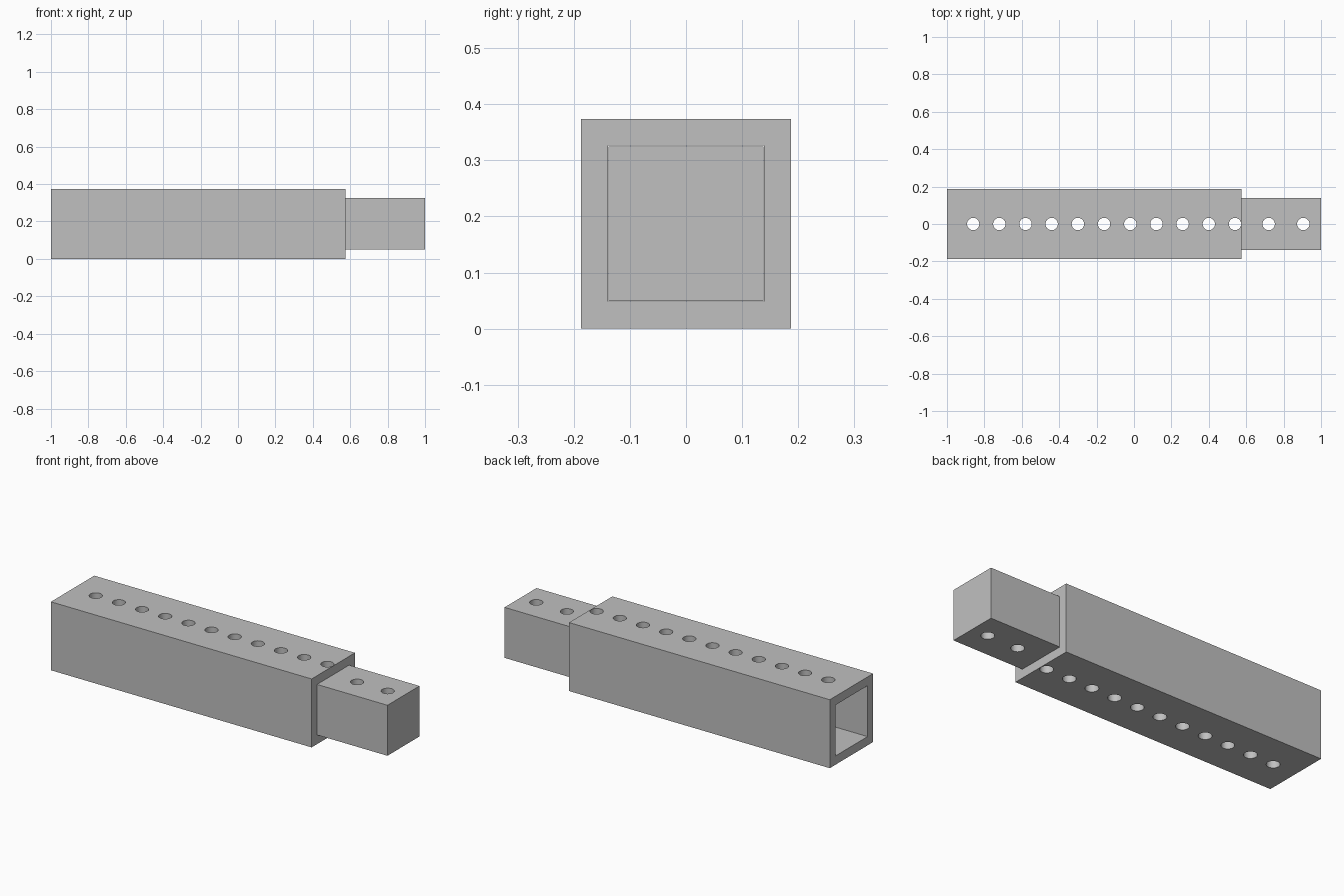
import bpy
import bmesh
from mathutils import Matrix, Vector

if "Cube" in bpy.data.objects:
    bpy.data.objects.remove(bpy.data.objects["Cube"], do_unlink=True)

MID_Z = 0.187
HOLE_RADIUS = 0.033

steel = bpy.data.materials.new("plain grey steel")
steel.use_nodes = True
grey = (0.527, 0.527, 0.527, 1)
steel.diffuse_color = grey
steel.node_tree.nodes["Principled BSDF"].inputs["Base Color"].default_value = grey


def make_object(name, bm):
    mesh = bpy.data.meshes.new(name)
    bm.to_mesh(mesh)
    bm.free()
    mesh.materials.append(steel)
    obj = bpy.data.objects.new(name, mesh)
    bpy.context.collection.objects.link(obj)
    return obj


def square_bar(name, x0, x1, half):
    bm = bmesh.new()
    place = Matrix.Translation(Vector(((x0 + x1) / 2, 0, MID_Z)))
    size = Matrix.Diagonal((x1 - x0, half * 2, half * 2, 1))
    bmesh.ops.create_cube(bm, size=1, matrix=place @ size)
    return make_object(name, bm)


def hole_pins(name, positions):
    bm = bmesh.new()
    for x in positions:
        bmesh.ops.create_cone(bm, cap_ends=True, segments=32, radius1=HOLE_RADIUS,
                              radius2=HOLE_RADIUS, depth=1,
                              matrix=Matrix.Translation((x, 0, MID_Z)))
    return make_object(name, bm)


def cut(target, cutter):
    cutter.hide_render = True
    mod = target.modifiers.new("cut", 'BOOLEAN')
    mod.operation = 'DIFFERENCE'
    mod.solver = 'EXACT'
    mod.object = cutter
    bpy.ops.object.select_all(action='DESELECT')
    bpy.context.view_layer.objects.active = target
    target.select_set(True)
    bpy.ops.object.modifier_apply(modifier=mod.name)
    bpy.data.objects.remove(cutter, do_unlink=True)


# Hollow outer tube with an evenly spaced row of through holes
outer_tube = square_bar("outer_tube", -1, 0.576, 0.187)
cut(outer_tube, square_bar("bore_cutter", -1.2, 0.8, 0.139))
cut(outer_tube, hole_pins("tube_hole_cutter", [-0.86 + 0.14 * i for i in range(11)]))

# Solid sliding bar, pinned through the last tube hole
inner_bar = square_bar("inner_bar", 0.44, 1, 0.138)
cut(inner_bar, hole_pins("bar_hole_cutter", [0.54, 0.72, 0.905]))

# Smooth hole walls, crisp edges
for part in (outer_tube, inner_bar):
    bpy.ops.object.select_all(action='DESELECT')
    bpy.context.view_layer.objects.active = part
    part.select_set(True)
    bpy.ops.object.shade_smooth_by_angle()
